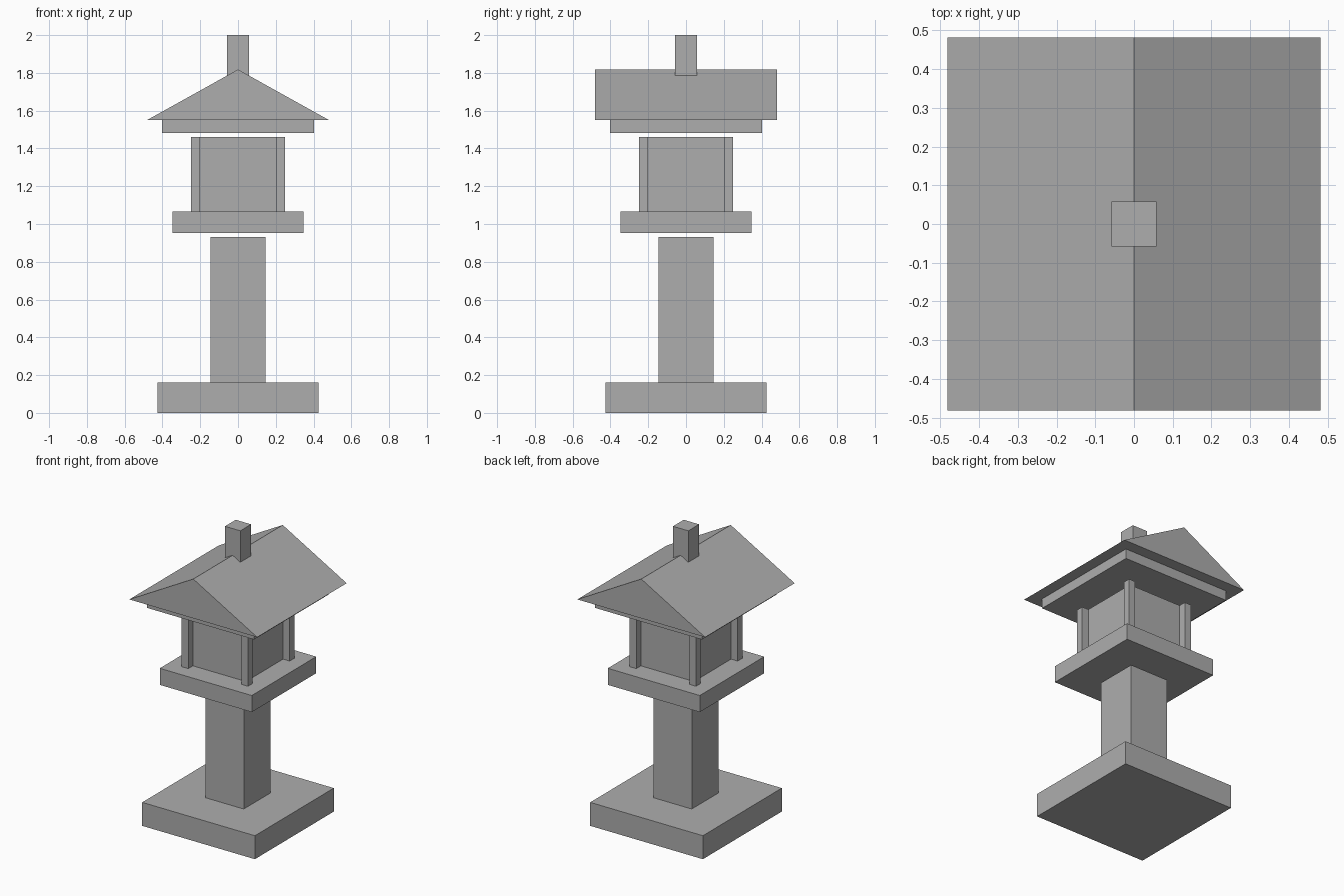
import bpy
import bmesh

if "Cube" in bpy.data.objects:
    bpy.data.objects.remove(bpy.data.objects["Cube"])

stone = bpy.data.materials.new("grey_stone")
stone.diffuse_color = (0.42, 0.42, 0.42, 1)
stone.use_nodes = True
stone.node_tree.nodes["Principled BSDF"].inputs["Base Color"].default_value = stone.diffuse_color


def finish(name, bm):
    bmesh.ops.recalc_face_normals(bm, faces=bm.faces)
    mesh = bpy.data.meshes.new(name)
    bm.to_mesh(mesh)
    bm.free()
    mesh.materials.append(stone)
    ob = bpy.data.objects.new(name, mesh)
    bpy.context.collection.objects.link(ob)
    return ob


def block(name, half, z0, z1, x=0, y=0):
    """Square block of half-width `half` from z0 to z1."""
    bm = bmesh.new()
    bmesh.ops.create_cube(bm, size=1)
    for v in bm.verts:
        v.co = (x + v.co.x * 2 * half, y + v.co.y * 2 * half,
                z0 + (v.co.z + 0.5) * (z1 - z0))
    return finish(name, bm)


# Foot, pillar and platform
block("base", 0.425, 0, 0.16)
block("pillar", 0.145, 0.16, 0.932)
block("platform", 0.347, 0.952, 1.065)

# Lamp chamber with a post at each corner
block("chamber", 0.2, 1.065, 1.46)
for sx, side in ((-1, "left"), (1, "right")):
    for sy, end in ((-1, "front"), (1, "back")):
        block(f"post_{end}_{side}", 0.025, 1.065, 1.46, sx * 0.225, sy * 0.225)

# Eave slab under the roof
block("eave", 0.403, 1.483, 1.55)

# Gable roof: triangle profile extruded from front to back
r = 0.482
bm = bmesh.new()
gable = bm.faces.new([bm.verts.new(p) for p in
                      ((-r, -r, 1.55), (r, -r, 1.55), (0, -r, 1.818))])
ext = bmesh.ops.extrude_face_region(bm, geom=[gable], use_keep_orig=True)
bmesh.ops.translate(bm, vec=(0, 2 * r, 0),
                    verts=[g for g in ext["geom"] if isinstance(g, bmesh.types.BMVert)])
finish("roof", bm)

# Finial on the ridge
block("finial", 0.058, 1.77, 2.0)
